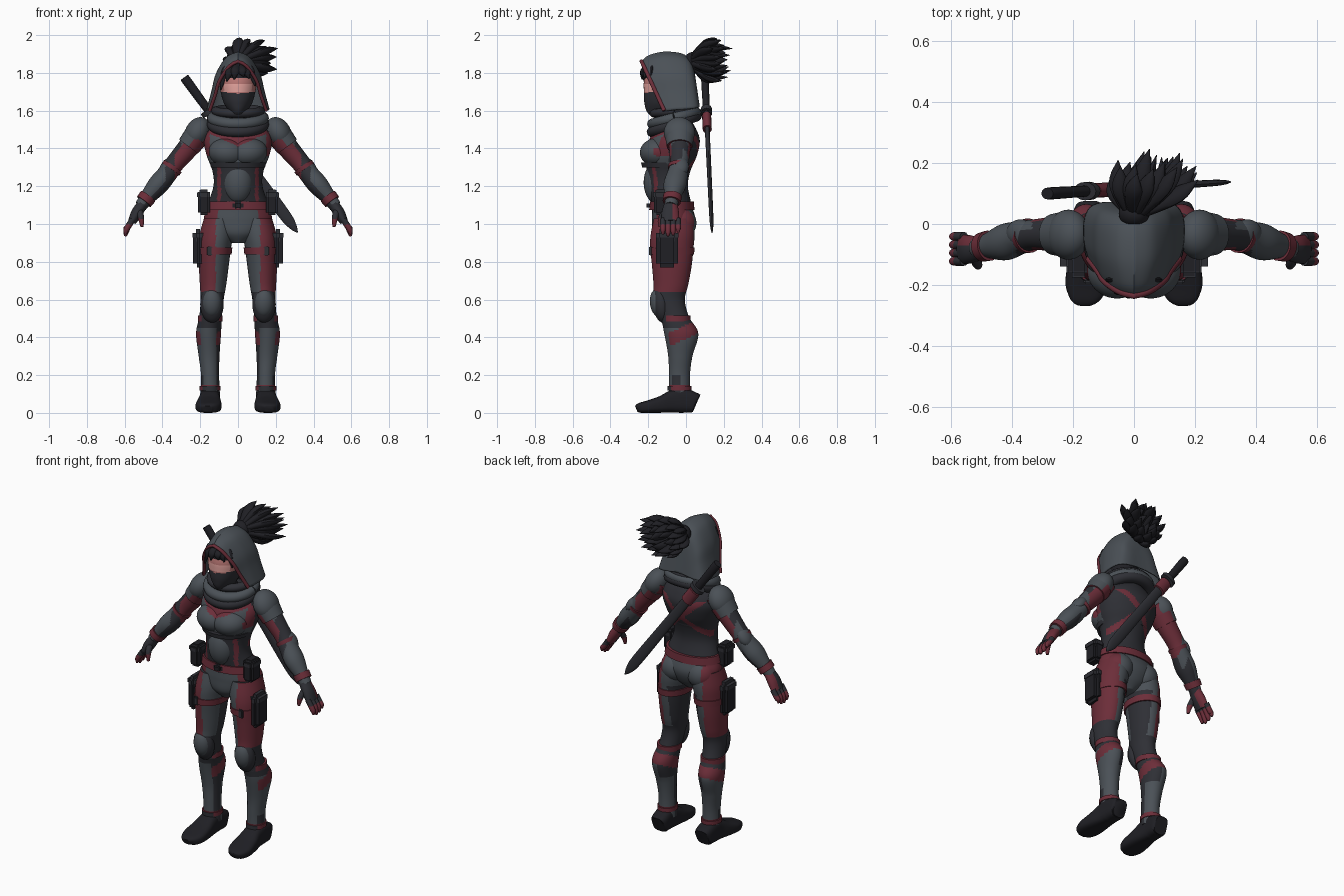
import bpy, bmesh, math, random
from mathutils import Vector, Matrix

random.seed(4)
if "Cube" in bpy.data.objects:
    bpy.data.objects.remove(bpy.data.objects["Cube"])
X, Y, Z = Vector((1, 0, 0)), Vector((0, 1, 0)), Vector((0, 0, 1))
GREY, DARK, BLACK, RED, SKIN, LIGHT = range(6)
PALETTE = []
for label, rgb in (("slate_grey", (.07, .082, .095)), ("charcoal", (.028, .029, .036)), ("soft_black", (.014, .014, .018)),
                   ("dark_red", (.15, .027, .041)), ("skin", (.5, .19, .18)), ("light_skin", (.85, .4, .37))):
    m = bpy.data.materials.new(label)
    m.use_nodes = True
    m.diffuse_color = (*rgb, 1)
    m.node_tree.nodes["Principled BSDF"].inputs["Base Color"].default_value = (*rgb, 1)
    PALETTE.append(m)

def finish(name, bm, colour, mirror=False):
    """Make a smooth object; colour is an index or a rule of (centre, normal)."""
    bmesh.ops.recalc_face_normals(bm, faces=bm.faces)
    for f in bm.faces:
        f.material_index = colour(f.calc_center_median(), f.normal) if callable(colour) else colour
    mesh = bpy.data.meshes.new(name)
    bm.to_mesh(mesh)
    bm.free()
    for m in PALETTE:
        mesh.materials.append(m)
    ob = bpy.data.objects.new(name, mesh)
    bpy.context.collection.objects.link(ob)
    bpy.ops.object.select_all(action='DESELECT')
    ob.select_set(True)
    bpy.context.view_layer.objects.active = ob
    bpy.ops.object.shade_smooth_by_angle(angle=math.radians(50))
    if mirror:
        ob.modifiers.new("mirror", 'MIRROR')
    return ob

def spline(pts, sub):
    """Catmull-Rom through tuples of any length."""
    p = [pts[0], *pts, pts[-1]]
    out = []
    for i in range(1, len(p) - 2):
        for t in (k / sub for k in range(sub)):
            out.append([.5 * (2 * b + (c - a) * t + (2 * a - 5 * b + 4 * c - d) * t * t + (3 * b - a - 3 * c + d) * t ** 3)
                        for a, b, c, d in zip(*p[i - 1:i + 3])])
    return out + [list(pts[-1])]

def tube(name, pts, colour, n=24, sub=6, flat=False, ref=Y, power=1, mirror=False):
    """Loft elliptical sections (x, y, z, width, depth) along a path."""
    bm = bmesh.new()
    rows, rings = spline(pts, sub), []
    for i, r in enumerate(rows):
        a, b = rows[max(i - 1, 0)], rows[min(i + 1, len(rows) - 1)]
        t = Z if flat else (Vector(b[:3]) - Vector(a[:3])).normalized()
        u = ref.cross(t).normalized()
        v = t.cross(u)
        ring = []
        for k in range(n):
            c, s = (math.copysign(abs(q) ** power, q) for q in (math.cos(math.tau * k / n), math.sin(math.tau * k / n)))
            ring.append(bm.verts.new(Vector(r[:3]) + u * c * r[3] + v * s * r[4]))
        rings.append(ring)
    for a, b in zip(rings, rings[1:]):
        for k in range(n):
            bm.faces.new((a[k], a[(k + 1) % n], b[(k + 1) % n], b[k]))
    bm.faces.new(rings[0])
    bm.faces.new(rings[-1])
    finish(name, bm, colour, mirror)

def ellipsoid(name, pos, radii, colour, tilt=0, axis='Y', mirror=False):
    bm = bmesh.new()
    mat = Matrix.Translation(pos) @ Matrix.Rotation(tilt, 4, axis) @ Matrix.Diagonal((*radii, 1))
    bmesh.ops.create_uvsphere(bm, u_segments=48, v_segments=32, radius=1, matrix=mat)
    finish(name, bm, colour, mirror)

def box(name, pos, size, colour, bevel=.014, mirror=True):
    bm = bmesh.new()
    bmesh.ops.create_cube(bm, size=1, matrix=Matrix.Translation(pos) @ Matrix.Diagonal((*size, 1)))
    bmesh.ops.bevel(bm, geom=bm.edges[:], offset=bevel, segments=2, affect='EDGES')
    finish(name, bm, colour, mirror)

# Torso: suit with chest, belly, hip and back panels
def torso_rule(c, n):
    ax, z = abs(c.x), c.z
    if c.y < -.09:
        if z < 1.1:
            return GREY if ax < .105 else RED
        if z < 1.3:
            return RED if .09 < ax < .11 else DARK
        v = z - (1.435 + .45 * ax)
        if abs(v) < .024 or (ax > .15 and z > 1.36):
            return RED
        return GREY if v < 0 else DARK
    if z < 1.08:
        return GREY if ax < .125 else RED
    return RED if abs(ax - abs(z - 1.36) * 1.1) < .024 and z < 1.47 else DARK

tube("torso", [(0, y, z, rx, ry) for z, y, rx, ry in (
    (.90, -.08, .04, .06), (.95, -.075, .125, .1), (1.02, -.065, .178, .115), (1.1, -.075, .162, .105),
    (1.2, -.095, .13, .105), (1.28, -.092, .135, .115), (1.36, -.08, .165, .137),
    (1.44, -.062, .18, .135), (1.5, -.055, .155, .11), (1.56, -.06, .08, .08))], torso_rule, n=96, sub=10, flat=True)
ellipsoid("chest_plate", (.055, -.148, 1.378), (.1, .096, .078), torso_rule, tilt=-.1, mirror=True)
ellipsoid("seat_panels", (.088, -.03, 1.005), (.084, .085, .085), torso_rule, mirror=True)
ellipsoid("belly_plate", (0, -.15, 1.22), (.08, .074, .115), GREY)
tube("rib_band", [(0, -.1, 1.3, .143, .132), (0, -.1, 1.325, .15, .138)], DARK, n=48, flat=True)
tube("belt", [(0, -.075, 1.075, .178, .12), (0, -.075, 1.12, .168, .116)], RED, n=48, flat=True)
box("buckle", (0, -.193, 1.098), (.06, .03, .05), BLACK, mirror=False)
box("belt_pouch", (.18, -.125, 1.115), (.066, .09, .135), BLACK)
box("belt_pouch_flap", (.182, -.125, 1.155), (.07, .1, .05), DARK)

# Legs
def leg_rule(c, n):
    x, y, z = c
    if z > .64:
        if x > (.118 if y < -.07 else .14):
            return RED
        return GREY if n.y < -.25 or (n.y > 0 and (z > .9 or x > .1)) else DARK
    shin = n.y < -.6 and abs(n.x) < .75
    if abs(z - .14) < .01 or (not shin and abs(z - .428 - .45 * y) < .036):
        return RED
    if z > .45:
        return DARK
    return GREY if shin or (n.y > .1 and z < .33) or (x > .15 and z > .2) else DARK

tube("legs", [(x, y, z, rx, ry) for z, x, y, rx, ry in (
    (1.03, .1, -.065, .08, .105), (.95, .112, -.07, .09, .116), (.88, .122, -.075, .086, .115),
    (.78, .128, -.075, .079, .105), (.68, .132, -.08, .07, .092), (.6, .137, -.088, .061, .082),
    (.51, .145, -.06, .06, .075), (.42, .156, -.025, .066, .09), (.3, .153, -.03, .055, .064),
    (.2, .148, -.035, .048, .056), (.08, .147, -.035, .052, .056))], leg_rule, n=64, sub=10, flat=True, mirror=True)
ellipsoid("knee_rim", (.138, -.13, .575), (.062, .047, .098), DARK, tilt=.12, axis='X', mirror=True)
ellipsoid("knee_pad", (.138, -.146, .582), (.05, .045, .075), GREY, tilt=.12, axis='X', mirror=True)
for label, z, x, y, r, h in (("knee_strap", .5, .147, -.052, .066, .016), ("ankle_strap", .13, .148, -.035, .055, .012)):
    tube(label, [(x, y, z + dz, r, r * 1.15) for dz in (-h, h)], lambda c, n: RED if n.y > -.6 else DARK,
         n=40, flat=True, mirror=True)
tube("thigh_strap", [(.123, -.075, .838, .089, .118), (.122, -.075, .875, .092, .12)], RED, n=40, flat=True, mirror=True)
box("strap_buckle", (.15, -.188, .857), (.03, .016, .05), DARK, .005)
box("thigh_holster", (.21, -.1, .87), (.056, .115, .2), BLACK, .02)
box("holster_flap", (.212, -.1, .94), (.06, .12, .065), DARK, .02)
tube("shoes", [(.148, .055, .05, .04, .05), (.148, .04, .055, .05, .055), (.15, -.02, .066, .052, .066),
               (.15, -.07, .06, .055, .06), (.153, -.13, .045, .064, .045), (.157, -.2, .033, .068, .033),
               (.162, -.245, .026, .05, .026), (.163, -.262, .02, .025, .018)], BLACK, n=32, ref=Z, power=.65, mirror=True)

# Arms
def arm_rule(c, n):
    top = n.x * .7 + n.z * .7
    if c.x < .335:
        return (GREY if c.x < .3 else DARK) if top > .6 else RED
    if c.x < .385:
        return DARK if n.y < .3 else GREY
    return GREY if top > -.25 else DARK

tube("arms", [(x, y, z, r, r * k) for x, y, z, r, k in (
    (.17, -.035, 1.5, .05, 1.1), (.225, -.033, 1.45, .058, 1.1), (.28, -.033, 1.385, .055, 1),
    (.335, -.036, 1.32, .05, 1), (.375, -.045, 1.265, .052, 1.05), (.425, -.06, 1.205, .054, 1.1),
    (.48, -.072, 1.14, .04, 1), (.515, -.08, 1.095, .033, 1))], arm_rule, n=40, sub=8, mirror=True)
ellipsoid("shoulder_pad", (.215, -.035, 1.485), (.064, .082, .085), GREY, tilt=-.5, mirror=True)
tube("shoulder_lower_plate", [(.225, -.034, 1.46, .067, .076), (.262, -.034, 1.41, .062, .068)],
     lambda c, n: GREY if n.x + n.z > -.1 else RED, mirror=True)
ellipsoid("elbow_guard", (.372, -.03, 1.305), (.035, .045, .06), GREY, tilt=-.7, mirror=True)
tube("elbow_band", [(.345, -.038, 1.305, .057, .057), (.357, -.04, 1.288, .055, .055)], RED, mirror=True)
tube("wrist_cuff", [(.476, -.071, 1.147, .047, .05), (.498, -.076, 1.118, .045, .048)], RED, mirror=True)

# Hands: palm, four fingers and a thumb
tube("palms", [(.505, -.08, 1.105, .028, .036), (.535, -.083, 1.06, .03, .046), (.562, -.083, 1.01, .022, .048)],
     lambda c, n: RED if n.y > .2 else DARK, mirror=True)
for i in range(4):
    y, drop = -.122 + .027 * i, (.01, 0, .005, .02)[i]
    tube("finger_%d" % (i + 1), [(.557, y, 1.025, .016, .015), (.583, y, .985, .016, .015),
                                 (.593, y, .955 + drop, .014, .013), (.596, y, .935 + drop, .006, .006)],
         lambda c, n: RED if c.z < 1.0 else DARK, n=12, mirror=True)
tube("thumbs", [(.522, -.105, 1.07, .018, .018), (.513, -.132, 1.03, .016, .016), (.508, -.14, .985, .008, .008)],
     lambda c, n: RED if c.z < 1.03 else DARK, n=12, mirror=True)

# Head with face mask, bare eye strip and fringe
def head_rule(c, n):
    if c.y > -.1 or c.z > 1.775:
        return BLACK
    if c.z < 1.69 + .12 * abs(c.x):
        return DARK
    return LIGHT if 1.698 < c.z < 1.742 and abs(c.x) < .075 else SKIN

tube("head", [(0, y, z, rx, ry) for z, y, rx, ry in (
    (1.54, -.07, .05, .06), (1.585, -.115, .045, .085), (1.64, -.12, .075, .1), (1.7, -.115, .092, .108),
    (1.76, -.11, .098, .112), (1.82, -.1, .085, .1), (1.86, -.09, .04, .05))], head_rule, n=64, sub=10, flat=True)
for i, (x, y, z) in enumerate(((-.092, -.185, 1.71), (-.06, -.222, 1.755), (-.02, -.232, 1.765),
                               (.03, -.23, 1.78), (.06, -.218, 1.77), (.092, -.185, 1.73))):
    tube("fringe_lock_%d" % (i + 1), [(.01 + x * .2, -.175, 1.84, .02, .012), (x * .7, y + .004, 1.81, .024, .014),
                                      (x, y, z, .003, .003)], BLACK, n=10)

# Hood: arches swept from the pointed face opening to the round back
ARCH = spline([(0, 1), (.38, .9), (.7, .62), (.84, .32), (1, 0)], 5)
ARCH = [(-a, h) for a, h in ARCH[:0:-1]] + ARCH

def arch_points(s):
    y, top, width, base, slant, point = s
    return [Vector((math.copysign(abs(a) ** point, a) * width, y + slant * (1 - h), base + (top - base) * h)) for a, h in ARCH]

sections = spline([(-.235, 1.862, .15, 1.6, .12, 1.25), (-.2, 1.892, .155, 1.6, .1, 1.15), (-.12, 1.912, .165, 1.605, .06, 1),
                   (-.03, 1.905, .165, 1.61, .04, 1), (.02, 1.875, .145, 1.615, .035, 1),
                   (.042, 1.82, .1, 1.62, .03, 1), (.055, 1.74, .03, 1.63, .015, 1)], 5)
bm = bmesh.new()
grid = [[bm.verts.new(p) for p in arch_points(s)] for s in sections]
for a, b in zip(grid, grid[1:]):
    for k in range(len(a) - 1):
        bm.faces.new((a[k], a[k + 1], b[k + 1], b[k]))
bm.faces.new(grid[-1])
finish("hood", bm, GREY).modifiers.new("cloth", 'SOLIDIFY').thickness = .008
tube("hood_trim", [(*p, .009, .011) for p in arch_points(sections[0])], RED, n=10, sub=2)

# Scarf: closed folds that dip toward the front
for label, z, rx, ry, r, slope, colour in (("top", 1.598, .115, .105, .026, .012, DARK), ("middle", 1.56, .13, .11, .034, .03, GREY),
                                           ("bottom", 1.53, .132, .112, .034, .042, DARK)):
    turns = [math.tau * i / 24 for i in range(25)]
    tube("scarf_" + label, [(rx * math.cos(a), ry * math.sin(a) - .062, z + slope * math.sin(a), r, r * .9) for a in turns],
         colour, n=12, sub=2, ref=Z)

# Ponytail of broad pointed locks
ellipsoid("hair_tie", (0, .035, 1.86), (.05, .045, .05), BLACK)
for i in range(30):
    a, r = i * 2.4, math.sqrt((i + .5) / 30)
    reach = random.uniform(.65, 1.1)
    tip = Vector((.07 + .16 * r * math.cos(a), .12 + .13 * math.sqrt(1.05 - r * r) * reach, 1.87 + .13 * r * math.sin(a)))
    root = Vector((.01 + .03 * math.cos(a), .04, 1.86 + .03 * math.sin(a)))
    mid = root.lerp(tip, .55) + Vector((.015 * math.cos(a), 0, .02 * math.sin(a)))
    tube("ponytail_lock_%d" % (i + 1), [(*root, .018, .016), (*mid, .03, .019), (*tip, .001, .001)],
         BLACK, n=10, sub=5, ref=X if r < .4 else Vector((0, .6, .8)))

# Sword slung across the back
start, end = Vector((-.28, .1, 1.77)), Vector((.315, .138, .955))
for label, colour, rows in (("grip", BLACK, ((0, .02, .016), (.01, .025, .02), (.2, .022, .018))),
                            ("guard", DARK, ((.2, .045, .03), (.225, .045, .03))),
                            ("collar", RED, ((.24, .036, .024), (.33, .036, .024))),
                            ("blade", DARK, ((.22, .027, .013), (.6, .03, .012), (.88, .031, .011), (.96, .02, .008), (1, .003, .003)))):
    tube("sword_" + label, [(*start.lerp(end, t), w, d) for t, w, d in rows], colour, n=16)
